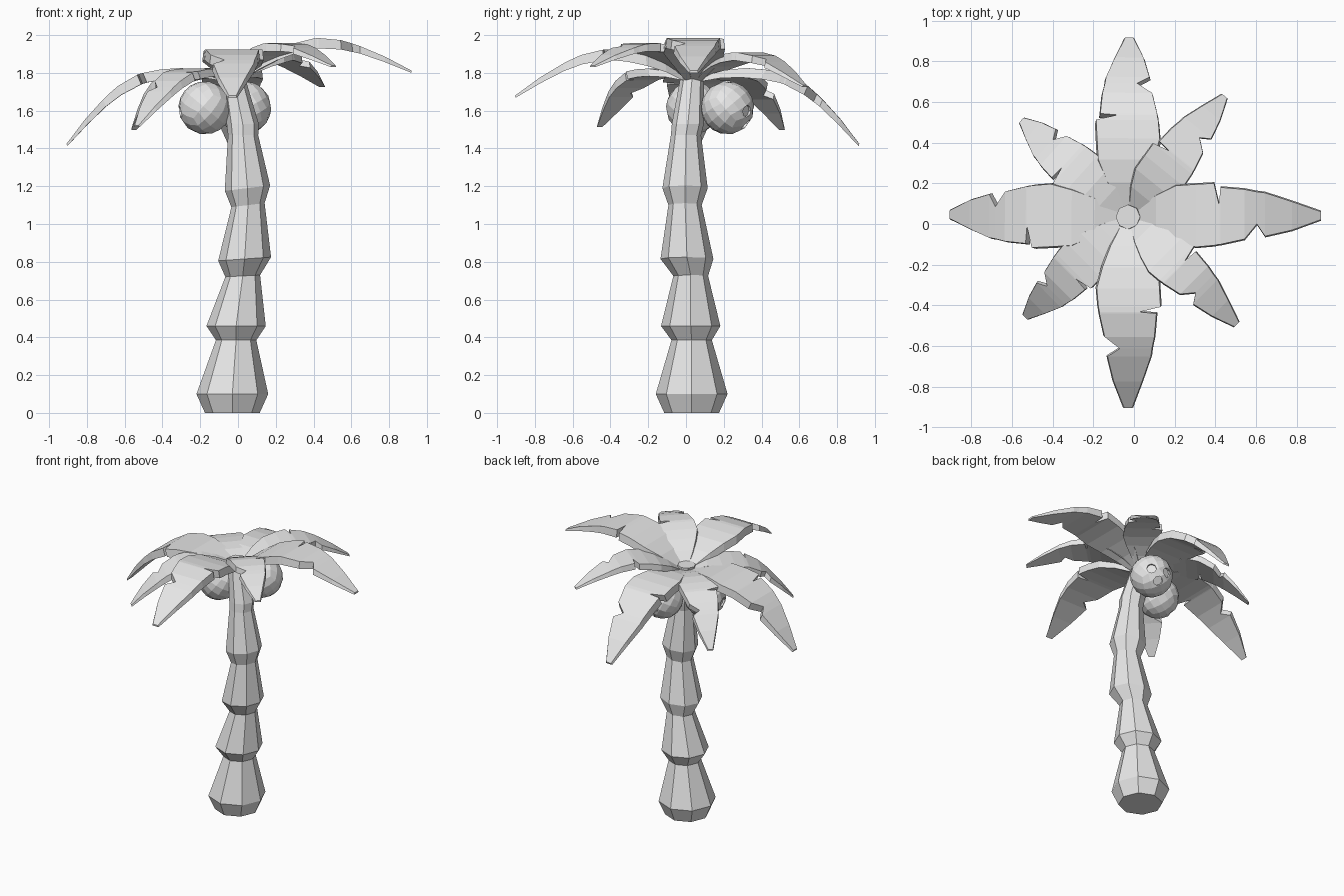
import bpy, bmesh
from math import cos, sin, radians, tau
from mathutils import Matrix, Vector

if "Cube" in bpy.data.objects:
    bpy.data.objects.remove(bpy.data.objects["Cube"], do_unlink=True)

grey = bpy.data.materials.new("light_grey")
grey.use_nodes = True
grey.diffuse_color = (0.8, 0.8, 0.8, 1)
grey.node_tree.nodes["Principled BSDF"].inputs["Base Color"].default_value = (0.8, 0.8, 0.8, 1)


def make_object(name, bm):
    bmesh.ops.recalc_face_normals(bm, faces=bm.faces[:])
    mesh = bpy.data.meshes.new(name)
    bm.to_mesh(mesh)
    bm.free()
    mesh.materials.append(grey)
    obj = bpy.data.objects.new(name, mesh)
    bpy.context.collection.objects.link(obj)
    return obj


def loft(name, rings):
    """Join closed rings of points into a capped tube."""
    bm = bmesh.new()
    loops = [[bm.verts.new(p) for p in ring] for ring in rings]
    for a, b in zip(loops, loops[1:]):
        n = len(a)
        for i in range(n):
            bm.faces.new((a[i], a[(i + 1) % n], b[(i + 1) % n], b[i]))
    bm.faces.new(loops[0])
    bm.faces.new(loops[-1])
    return make_object(name, bm)


# Trunk: stacked flaring octagons (centre x, centre y, z, radius, tilt)
TRUNK = [
    (-0.03, 0.03, 0, 0.145, 0), (-0.03, 0.03, 0.1, 0.19, 0),
    (-0.01, 0.03, 0.385, 0.107, 0), (-0.01, 0.025, 0.46, 0.157, 0),
    (0.025, 0.025, 0.725, 0.092, 0.05), (0.035, 0.005, 0.815, 0.14, 0.07),
    (0.053, -0.005, 1.1, 0.088, 0.12), (0.05, -0.005, 1.19, 0.12, 0.12),
    (0.027, 0, 1.47, 0.08, 0), (0.025, 0.01, 1.53, 0.085, 0),
    (-0.03, 0.035, 1.8, 0.06, 0),
]
loft("trunk", [[(x + r * cos(i * tau / 8), y + r * sin(i * tau / 8),
                 z + tilt * r * cos(i * tau / 8)) for i in range(8)]
               for x, y, z, r, tilt in TRUNK])

# Frond: arched slab with a notch on each side
# (distance, height, left width, right width, thickness)
FROND = [
    (0, 0, 0.03, 0.03, 0.03), (0.1, 0.08, 0.1, 0.085, 0.045),
    (0.2, 0.135, 0.148, 0.125, 0.055), (0.3, 0.168, 0.155, 0.153, 0.055),
    (0.39, 0.187, 0.16, 0.145, 0.055), (0.415, 0.19, 0.055, 0.14, 0.055),
    (0.422, 0.19, 0.14, 0.14, 0.055), (0.54, 0.175, 0.13, 0.114, 0.05),
    (0.6, 0.155, 0.118, 0.04, 0.045), (0.64, 0.14, 0.113, 0.1, 0.04),
    (0.77, 0.08, 0.07, 0.07, 0.03), (0.91, 0, 0.02, 0.018, 0.012),
]
HUB = Vector((-0.03, 0.04, 1.78))
LIP = 0.006  # underside is slightly wider


def frond(name, azimuth, pitch, scale):
    place = (Matrix.Translation(HUB) @ Matrix.Rotation(radians(azimuth), 4, 'Z')
             @ Matrix.Translation((0.04, 0, 0))
             @ Matrix.Rotation(radians(-pitch), 4, 'Y') @ Matrix.Scale(scale, 4))
    rings = []
    for u, h, left, right, thick in FROND:
        section = [(u, left, h), (u, -right, h),
                   (u, -right - LIP, h - thick), (u, left + LIP, h - thick)]
        rings.append([place @ Vector(p) for p in section])
    loft(name, rings)


BIG, SMALL = 1, 0.79
for name, azimuth, pitch, scale in [
    ("frond_left", 0, 2, BIG), ("frond_back_left", 51, -3.6, SMALL),
    ("frond_back", 89.5, -23, BIG), ("frond_back_right", 138, -22.4, SMALL),
    ("frond_right", 179.5, -23, BIG), ("frond_front_right", 224.5, -21, SMALL),
    ("frond_front", 270, -6.3, BIG), ("frond_front_left", 315, 4.8, SMALL),
]:
    frond(name, azimuth, pitch, scale)

# Coconuts: faceted balls with three shallow round eyes
EYES = [(0.63, 0.76, -0.13), (-0.16, 0.97, -0.16), (0.19, 0.73, -0.65)]
RADIUS = 0.141


def coconut(name, centre, turn):
    place = Matrix.Translation(centre) @ Matrix.Rotation(radians(turn), 4, 'Z')
    bm = bmesh.new()
    bmesh.ops.create_cube(bm, size=2)
    bmesh.ops.subdivide_edges(bm, edges=bm.edges[:], cuts=3, use_grid_fill=True)
    for v in bm.verts:
        v.co = Vector([sin(c * tau / 8) / cos(c * tau / 8) for c in v.co]).normalized() * RADIUS
    spin = Matrix.Rotation(radians(40), 4, 'X') @ Matrix.Rotation(radians(40), 4, 'Z')
    bm.transform(place @ spin)
    ball = make_object(name, bm)

    cut = bmesh.new()
    for eye in EYES:
        d = Vector(eye).normalized()
        aim = Matrix.Translation(d * (RADIUS + 0.015)) @ d.to_track_quat('Z', 'Y').to_matrix().to_4x4()
        bmesh.ops.create_cone(cut, cap_ends=True, segments=8, radius1=0.032,
                              radius2=0.032, depth=0.07, matrix=place @ aim)
    cutter = make_object(name + "_eye_cutter", cut)
    cutter.hide_render = True
    mod = ball.modifiers.new("eyes", 'BOOLEAN')
    mod.operation = 'DIFFERENCE'
    mod.solver = 'EXACT'
    mod.object = cutter
    # Apply the cut and drop the helper
    graph = bpy.context.evaluated_depsgraph_get()
    mesh = bpy.data.meshes.new_from_object(ball.evaluated_get(graph))
    ball.modifiers.clear()
    ball.data = mesh
    bpy.data.objects.remove(cutter, do_unlink=True)


coconut("coconut_back", (0.035, 0.22, 1.615), 0)
coconut("coconut_right", (-0.175, 0.035, 1.615), 90)
